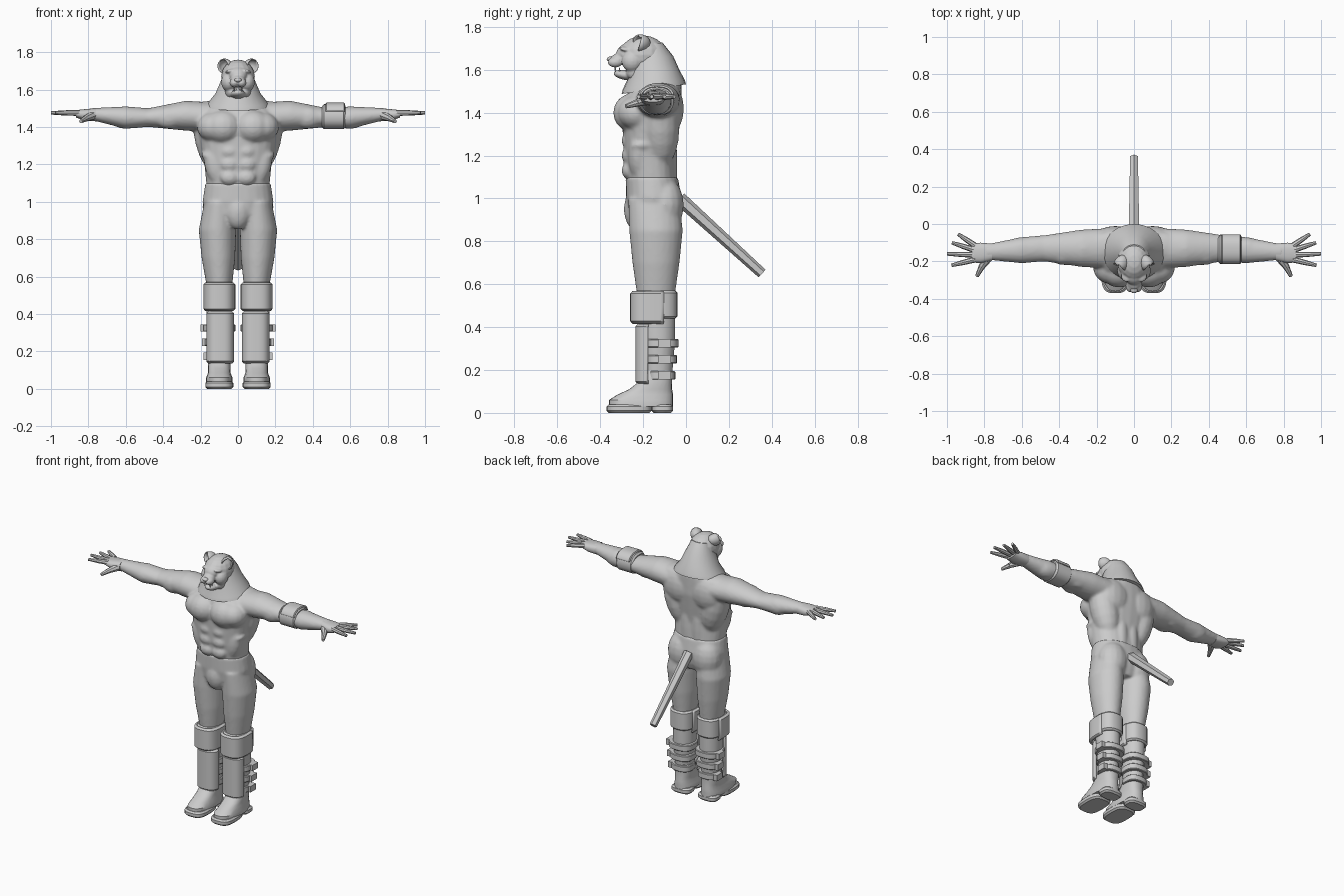
import bpy, bmesh
from math import cos, sin, copysign, radians
from mathutils import Vector, Matrix

cube = bpy.data.objects.get("Cube")
if cube:
    bpy.data.objects.remove(cube)

tone = (0.6, 0.6, 0.6, 1)
grey = bpy.data.materials.new("plain grey")
grey.use_nodes = True
grey.diffuse_color = tone
grey.node_tree.nodes["Principled BSDF"].inputs["Base Color"].default_value = tone


def loft(bm, sections, along_x=False, boxy=1, tilt=0, arc=None, sides=24):
    """Skin rounded sections: station, centre u, centre v, radius u, radius v."""
    start, end = arc or (0, 360)
    steps = sides - 1 if arc else sides
    rings = []
    for station, centre_u, centre_v, radius_u, radius_v in sections:
        ring = []
        for i in range(sides):
            angle = radians(start + (end - start) * i / steps)
            c, s = cos(angle), sin(angle)
            u = centre_u + radius_u * copysign(abs(c) ** boxy, c)
            v = centre_v + radius_v * copysign(abs(s) ** boxy, s)
            point = (station, u, v) if along_x else (u, v, station + tilt * (v - centre_v))
            ring.append(bm.verts.new(point))
        rings.append(ring)
    for lower, upper in zip(rings, rings[1:]):
        for i in range(steps):
            j = (i + 1) % sides
            bm.faces.new((lower[i], lower[j], upper[j], upper[i]))
    if not arc:
        bm.faces.new(rings[0])
        bm.faces.new(rings[-1])


def sleeve(bm, low, high, centre, radius, lip=0.01, **shape):
    """A band around a limb with softened rims."""
    profile = ((low, lip), (low + lip, 0), (high - lip, 0), (high, lip))
    loft(bm, [(station, *centre, radius[0] - inset, radius[1] - inset)
              for station, inset in profile], **shape)


def ball(bm, centre, size, turn=0, axis="Y"):
    place = Matrix.Translation(centre) @ Matrix.Rotation(radians(turn), 4, axis)
    bmesh.ops.create_uvsphere(bm, u_segments=16, v_segments=10, radius=1,
                              matrix=place @ Matrix.Diagonal((*size, 1)))


def rod(bm, start, end, thick, thin, sides=8):
    start, end = Vector(start), Vector(end)
    aim = (end - start).to_track_quat("Z", "Y").to_matrix().to_4x4()
    bmesh.ops.create_cone(bm, cap_ends=True, segments=sides, radius1=thick, radius2=thin,
                          depth=(end - start).length,
                          matrix=Matrix.Translation((start + end) / 2) @ aim)


def box(bm, centre, size):
    bmesh.ops.create_cube(bm, size=1, matrix=Matrix.Translation(centre)
                          @ Matrix.Diagonal((*size, 1)))


def reflect(bm):
    """Copy everything made so far to the other side."""
    copy = bmesh.ops.duplicate(bm, geom=bm.verts[:] + bm.edges[:] + bm.faces[:])
    for item in copy["geom"]:
        if isinstance(item, bmesh.types.BMVert):
            item.co.x = -item.co.x


def finish(bm, name, voxel=0, soften=3, thickness=0):
    bmesh.ops.recalc_face_normals(bm, faces=bm.faces)
    mesh = bpy.data.meshes.new(name)
    bm.to_mesh(mesh)
    bm.free()
    mesh.materials.append(grey)
    part = bpy.data.objects.new(name, mesh)
    bpy.context.collection.objects.link(part)
    if voxel:
        blend = part.modifiers.new("blend", "REMESH")
        blend.mode = "VOXEL"
        blend.voxel_size = voxel
        blend.use_smooth_shade = True
        part.modifiers.new("soften", "SMOOTH").iterations = soften
        return
    if thickness:
        shell = part.modifiers.new("thickness", "SOLIDIFY")
        shell.thickness = thickness
        shell.offset = 0
    bpy.ops.object.select_all(action="DESELECT")
    part.select_set(True)
    bpy.context.view_layer.objects.active = part
    bpy.ops.object.shade_smooth_by_angle(angle=radians(35))


# Upper body: arms and muscles mirrored, then blended with the trunk
bm = bmesh.new()
loft(bm, [(.1, -.13, 1.45, .11, .08), (.28, -.13, 1.46, .1, .08), (.48, -.13, 1.45, .07, .05),
          (.6, -.14, 1.45, .07, .06), (.8, -.15, 1.47, .04, .03)], along_x=True)
ball(bm, (.08, -.25, 1.4), (.1, .09, .09))               # inner chest
ball(bm, (.13, -.23, 1.4), (.09, .09, .08))              # outer chest
for row in range(3):
    ball(bm, (.045, -.27, 1.27 - .07 * row), (.05, .03, .04))  # abdominals
    ball(bm, (.16, -.2 + .02 * row, 1.24 + .04 * row), (.04, .06, .02), turn=-25)  # ribs
ball(bm, (.12, -.22, 1.2), (.06, .05, .12), turn=12)     # waist
ball(bm, (.14, -.12, 1.33), (.09, .09, .2), turn=14)     # side of back
ball(bm, (.1, -.08, 1.42), (.12, .07, .12))              # shoulder blade
ball(bm, (.04, -.07, 1.16), (.04, .03, .2))              # lower back
ball(bm, (.12, -.12, 1.5), (.14, .08, .04))              # top of shoulder
ball(bm, (.26, -.13, 1.46), (.08, .09, .08))             # shoulder cap
ball(bm, (.37, -.17, 1.45), (.08, .05, .06))             # front of upper arm
ball(bm, (.37, -.1, 1.44), (.08, .04, .05))              # back of upper arm
ball(bm, (.6, -.13, 1.45), (.09, .06, .06))              # forearm
reflect(bm)
loft(bm, [(1, 0, -.15, .16, .11), (1.2, 0, -.17, .18, .12),
          (1.4, 0, -.16, .22, .14), (1.48, 0, -.15, .2, .13),
          (1.54, 0, -.13, .13, .11)], boxy=.85)
finish(bm, "upper_body", voxel=.009, soften=6)

# Trousers: legs and seat mirrored, then blended with the hips
bm = bmesh.new()
loft(bm, [(1, .1, -.15, .08, .12), (.85, .11, -.14, .1, .125), (.7, .105, -.14, .09, .11),
          (.56, .1, -.14, .07, .09), (.34, .1, -.13, .07, .08), (.1, .1, -.13, .05, .06)])
ball(bm, (.09, -.1, .97), (.1, .09, .13))
reflect(bm)
loft(bm, [(.88, 0, -.15, .1, .1), (.93, 0, -.15, .17, .12), (1, 0, -.15, .19, .13),
          (1.1, 0, -.16, .175, .122)], boxy=.9)
ball(bm, (0, -.23, .95), (.07, .06, .1))
finish(bm, "trousers", voxel=.009, soften=6)

# Neck with a flared collar edge
bm = bmesh.new()
loft(bm, [(1.51, 0, -.15, .17, .15), (1.53, 0, -.15, .16, .145), (1.58, 0, -.15, .12, .12),
          (1.65, 0, -.16, .09, .1), (1.72, 0, -.16, .06, .05)], tilt=.15)
finish(bm, "neck")

# Head: brows, cheeks, muzzle and open jaw
bm = bmesh.new()
ball(bm, (.02, -.33, 1.635), (.025, .035, .024))         # upper lip
ball(bm, (.05, -.25, 1.64), (.04, .05, .05))             # cheek
ball(bm, (.04, -.28, 1.7), (.03, .03, .01), turn=15)     # brow
ball(bm, (.04, -.23, 1.59), (.03, .05, .04))             # jaw hinge
reflect(bm)
ball(bm, (0, -.2, 1.67), (.09, .11, .09))                # skull
ball(bm, (0, -.28, 1.68), (.05, .05, .04), turn=35, axis="X")
ball(bm, (0, -.31, 1.65), (.04, .05, .03), turn=15, axis="X")
ball(bm, (0, -.28, 1.575), (.04, .06, .023), turn=-10, axis="X")
ball(bm, (0, -.22, 1.58), (.05, .05, .04))
finish(bm, "head", voxel=.005)

bm = bmesh.new()
ball(bm, (0, -.352, 1.65), (.02, .018, .012))
finish(bm, "nose")

bm = bmesh.new()
ball(bm, (.04, -.29, 1.69), (.01, .01, .01))
reflect(bm)
finish(bm, "eyes")

bm = bmesh.new()
rod(bm, (.02, -.33, 1.62), (.02, -.33, 1.59), .006, .001)
rod(bm, (.02, -.31, 1.58), (.02, -.31, 1.61), .006, .001)
reflect(bm)
finish(bm, "fangs")

# Cupped ears, open to the front
bm = bmesh.new()
ball(bm, (0, 0, 0), (.035, .05, .038))
bmesh.ops.delete(bm, geom=[v for v in bm.verts if v.co.y < -.02], context="VERTS")
bmesh.ops.transform(bm, verts=bm.verts, matrix=Matrix.Translation((.07, -.215, 1.725))
                    @ Matrix.Rotation(.5, 4, "Z") @ Matrix.Rotation(.5, 4, "Y"))
reflect(bm)
finish(bm, "ears", thickness=.006)

# Tail
bm = bmesh.new()
rod(bm, (0, -.03, 1), (0, .355, .65), .032, .024, sides=6)
finish(bm, "tail")

# Hands: fingers fan out from the knuckles, thumb lowered
bm = bmesh.new()
loft(bm, [(.76, -.15, 1.465, .045, .035), (.82, -.155, 1.465, .055, .03),
          (.865, -.155, 1.47, .05, .02)], along_x=True, boxy=.8)
for finger in range(4):
    spread = radians(34 - 16 * finger)
    reach = Vector((cos(spread), sin(spread), 0)) * (.15 - .02 * abs(finger - 2))
    knuckle = Vector((.85, -.115 - .025 * finger, 1.475))
    middle = knuckle + reach / 2
    rod(bm, knuckle, middle, .016, .014)
    rod(bm, middle, knuckle + reach, .014, .009)
thumb_joint = (.815, -.23, 1.445)
rod(bm, (.78, -.18, 1.46), thumb_joint, .025, .017)
rod(bm, thumb_joint, (.84, -.28, 1.43), .017, .01)
reflect(bm)
finish(bm, "hands")

# Boots with separate soles and heels
bm = bmesh.new()
loft(bm, [(.03, .1, -.21, .07, .15), (.06, .1, -.21, .07, .15), (.085, .1, -.19, .06, .13),
          (.11, .1, -.165, .06, .1), (.15, .1, -.14, .06, .075), (.2, .1, -.13, .055, .065)],
     boxy=.8)
reflect(bm)
finish(bm, "boots")

bm = bmesh.new()
sleeve(bm, 0, .04, (.1, -.265), (.075, .105), boxy=.65)
sleeve(bm, 0, .04, (.1, -.11), (.07, .05), boxy=.65)
reflect(bm)
finish(bm, "soles")

# Knee guards: padded sleeve and front plate
bm = bmesh.new()
sleeve(bm, .44, .57, (.1, -.14), (.08, .1), boxy=.75)
reflect(bm)
finish(bm, "knee_sleeves")

bm = bmesh.new()
sleeve(bm, .42, .565, (.1, -.145), (.08, .11), boxy=.7, arc=(165, 375))
reflect(bm)
finish(bm, "knee_plates", thickness=.012)

# Shin plates
bm = bmesh.new()
sleeve(bm, .14, .41, (.095, -.14), (.07, .09), boxy=.65, arc=(195, 345))
reflect(bm)
finish(bm, "shin_plates", thickness=.014)

# Calf straps with side buckles, tapering towards the ankle
bm = bmesh.new()
for row in range(3):
    height = .175 + .075 * row
    reach = .008 * row
    sleeve(bm, height - .02, height + .02, (.1, -.115), (.07 + reach, .065 + reach),
           lip=.004, boxy=.75)
    box(bm, (.17 + reach, -.1, height), (.03, .06, .04))
reflect(bm)
finish(bm, "calf_straps")

# Band and plate on the left arm only
bm = bmesh.new()
sleeve(bm, .45, .575, (-.135, 1.455), (.078, .067), along_x=True, boxy=.85)
finish(bm, "arm_band")

bm = bmesh.new()
sleeve(bm, .47, .57, (-.135, 1.455), (.08, .071), lip=.005, along_x=True, boxy=.8, arc=(20, 160))
finish(bm, "arm_plate", thickness=.008)
